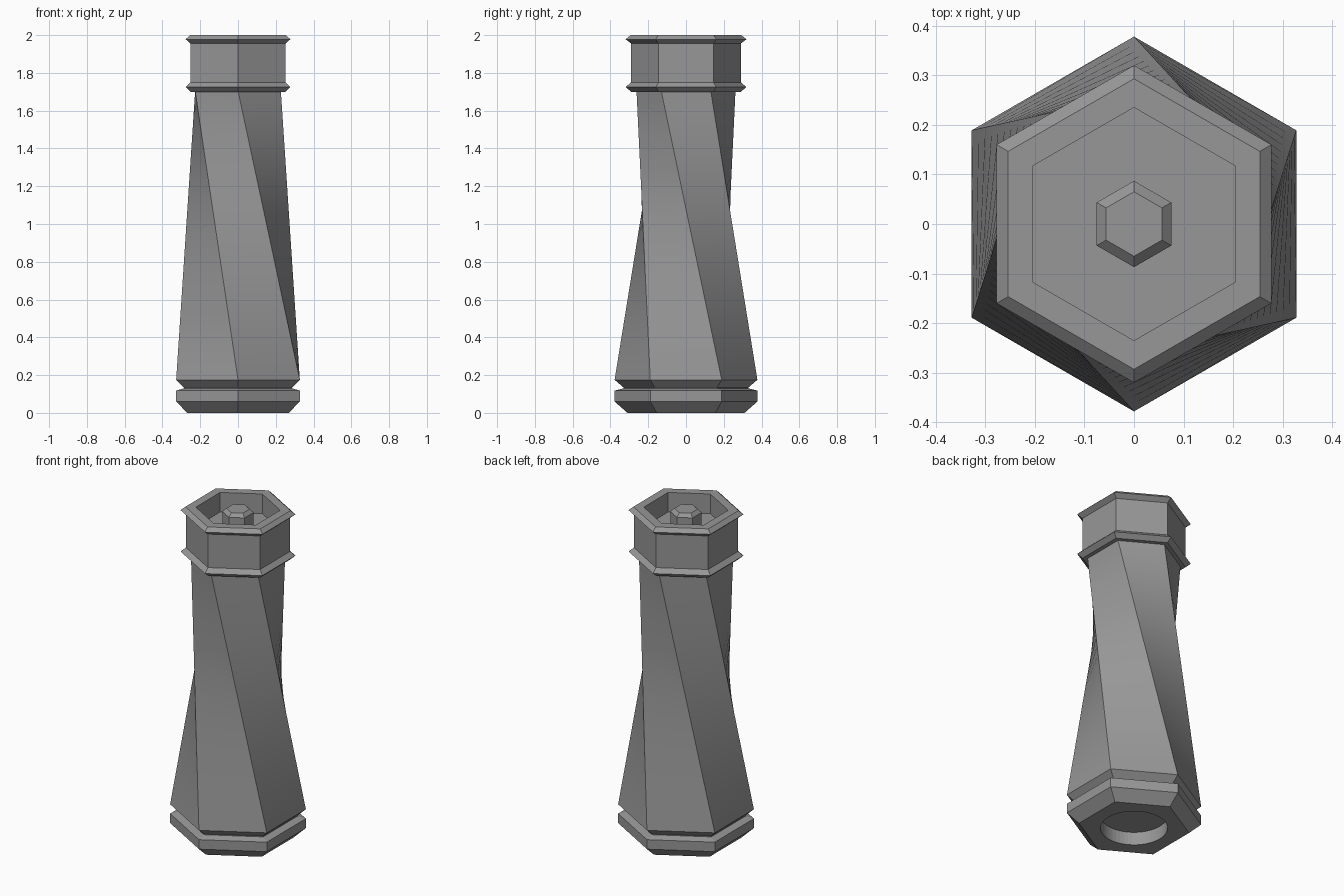
import bpy, bmesh, math

if "Cube" in bpy.data.objects:
    bpy.data.objects.remove(bpy.data.objects["Cube"])

grey = bpy.data.materials.new("grey")
grey.diffuse_color = (0.31, 0.31, 0.31, 1)
grey.use_nodes = True
grey.node_tree.nodes["Principled BSDF"].inputs["Base Color"].default_value = grey.diffuse_color


def hex_ring(radius, z, turn=0):
    """Six points, with corners on the y axis."""
    return [(radius * math.cos(math.radians(60 * i - 90 + turn)),
             radius * math.sin(math.radians(60 * i - 90 + turn)), z) for i in range(6)]


def loft(name, rings, cap_start=True, cap_end=True, smooth=False):
    """Skin a stack of equal rings."""
    bm = bmesh.new()
    loops = [[bm.verts.new(p) for p in ring] for ring in rings]
    n = len(loops[0])
    for a, b in zip(loops, loops[1:]):
        for i in range(n):
            j = (i + 1) % n
            bm.faces.new((a[i], a[j], b[j], b[i]))
    if cap_start:
        bm.faces.new(loops[0][::-1])
    if cap_end:
        bm.faces.new(loops[-1])
    mesh = bpy.data.meshes.new(name)
    bm.to_mesh(mesh)
    bm.free()
    mesh.materials.append(grey)
    obj = bpy.data.objects.new(name, mesh)
    bpy.context.collection.objects.link(obj)
    if smooth:
        bpy.ops.object.select_all(action='DESELECT')
        obj.select_set(True)
        bpy.context.view_layer.objects.active = obj
        bpy.ops.object.shade_smooth_by_angle(angle=math.radians(25))
    return obj


def hex_part(name, profile):
    return loft(name, [hex_ring(r, z) for r, z in profile])


# Grooved base
base = hex_part("base", [(0.31, 0), (0.378, 0.06), (0.378, 0.118), (0.33, 0.13),
                         (0.33, 0.134), (0.378, 0.175)])

# Round recess under the base
bpy.ops.mesh.primitive_cylinder_add(vertices=48, radius=0.186, depth=0.2, location=(0, 0, -0.02))
cutter = bpy.context.object
cutter.name = "recess_cutter"
cutter.data.materials.append(grey)
cutter.hide_render = True
cutter.hide_viewport = True
cut = base.modifiers.new("recess", 'BOOLEAN')
cut.operation = 'DIFFERENCE'
cut.object = cutter
cut.solver = 'EXACT'

# Twisted body: straight edges joining a wide hexagon to a narrower one turned by 60 degrees
bottom, top = hex_ring(0.378, 0.175), hex_ring(0.262, 1.705, -60)
steps = 24
loft("twisted_body",
     [[tuple(a + (b - a) * k / steps for a, b in zip(p, q)) for p, q in zip(bottom, top)]
      for k in range(steps + 1)], smooth=True)

# Head with two bevelled collars and a hexagonal cup in the top
hex_part("head", [(0.29, 1.70), (0.32, 1.725), (0.29, 1.75), (0.29, 1.955), (0.32, 1.978),
                  (0.293, 2.0), (0.235, 2.0), (0.235, 1.88)])

# Bevelled knob standing in the cup
hex_part("knob", [(0.087, 1.87), (0.087, 1.98), (0.065, 2.0)])
